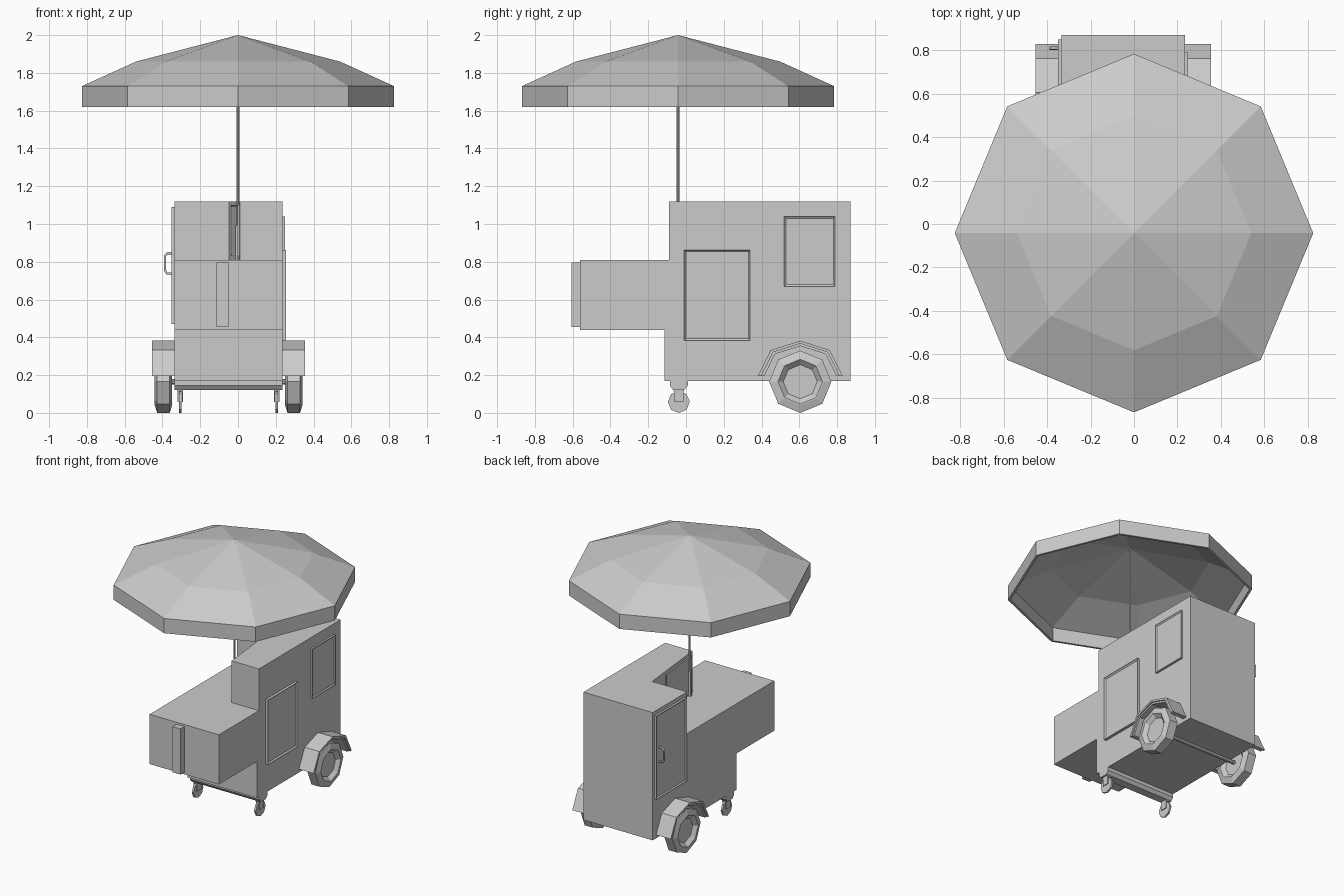
import bpy, bmesh, math
from mathutils import Matrix, Vector

cube = bpy.data.objects.get("Cube")
if cube:
    bpy.data.objects.remove(cube, do_unlink=True)

# One plain grey for the whole cart
GREY = (0.6, 0.6, 0.6, 1.0)
grey = bpy.data.materials.new("plain_grey")
grey.use_nodes = True
grey.diffuse_color = GREY
grey.node_tree.nodes["Principled BSDF"].inputs["Base Color"].default_value = GREY

MID_X = -0.05        # centre line of the cart body
HALF = 0.285         # half width of the body
LEFT, RIGHT = MID_X - HALF, MID_X + HALF


def finish(name, bm):
    bmesh.ops.recalc_face_normals(bm, faces=bm.faces)
    mesh = bpy.data.meshes.new(name)
    bm.to_mesh(mesh)
    bm.free()
    mesh.materials.append(grey)
    obj = bpy.data.objects.new(name, mesh)
    bpy.context.scene.collection.objects.link(obj)
    return obj


def prism(name, outline, lo, hi, axis):
    """Extrude a 2D outline: (y, z) along x, or (x, y) along z."""
    bm = bmesh.new()
    place = (lambda p, t: (t, *p)) if axis == "x" else (lambda p, t: (*p, t))
    face = bm.faces.new([bm.verts.new(place(p, lo)) for p in outline])
    top = bmesh.ops.extrude_face_region(bm, geom=[face])["geom"]
    shift = Vector(place((0, 0), hi - lo))
    bmesh.ops.translate(bm, vec=shift, verts=[v for v in top if isinstance(v, bmesh.types.BMVert)])
    return finish(name, bm)


def box(name, x, y, z):
    return prism(name, [(x[0], y[0]), (x[1], y[0]), (x[1], y[1]), (x[0], y[1])], z[0], z[1], "z")


def lathe(name, profile, centre, axis="z", sides=8, flip=False):
    """Revolve (radius, height) points around an axis through centre."""
    bm = bmesh.new()
    rings = []
    for r, h in profile:
        if r == 0:
            rings.append([bm.verts.new((0, 0, h))] * sides)
        else:
            rings.append([bm.verts.new((r * math.cos(a), r * math.sin(a), h))
                          for a in (math.tau * i / sides for i in range(sides))])
    for a, b in zip(rings, rings[1:]):
        for i in range(sides):
            j = (i + 1) % sides
            bm.faces.new(list(dict.fromkeys((a[i], a[j], b[j], b[i]))))
    turn = Matrix.Identity(4)
    if axis == "x":
        turn = Matrix.Rotation(math.radians(-90 if flip else 90), 4, "Y")
    bm.transform(Matrix.Translation(centre) @ turn)
    return finish(name, bm)


def rod(name, r, length, centre, axis="z", sides=8):
    h = length / 2
    return lathe(name, [(0, -h), (r, -h), (r, h), (0, h)], centre, axis, sides)


def framed_panel(name, centre, width, height, depth, yaw, rim=0.014):
    """Raised slab on a wall with a sunken middle."""
    bm = bmesh.new()
    bmesh.ops.create_cube(bm, size=1)
    bmesh.ops.scale(bm, vec=(depth, width, height), verts=bm.verts)
    bm.faces.ensure_lookup_table()
    front = max(bm.faces, key=lambda f: f.calc_center_median().x)
    bmesh.ops.inset_region(bm, faces=[front], thickness=rim)
    bmesh.ops.translate(bm, vec=(-0.5 * depth, 0, 0), verts=front.verts)
    bm.transform(Matrix.Translation(centre) @ Matrix.Rotation(yaw, 4, "Z")
                 @ Matrix.Translation((depth / 2, 0, 0)))
    return finish(name, bm)


# Body: side profile with an overhanging counter, then a notch beside the cabinet
body = prism("cart_body", [(-0.115, 0.17), (0.87, 0.17), (0.87, 1.12), (-0.09, 1.12),
                           (-0.09, 0.81), (-0.56, 0.81), (-0.56, 0.44), (-0.115, 0.44)],
             LEFT, RIGHT, "x")
wall_front, wall_back = Vector((0.01, -0.09)), Vector((-0.047, 0.465))
beyond = wall_front + (wall_front - wall_back) * 0.2
cutter = prism("notch_cutter", [(-0.5, beyond.y), tuple(beyond), tuple(wall_back),
                                (-0.5, wall_back.y)], 0.81, 1.3, "z")
cutter.hide_render = True
cut = body.modifiers.new("notch", "BOOLEAN")
cut.operation, cut.solver, cut.object = "DIFFERENCE", "EXACT", cutter
bpy.context.view_layer.objects.active = body
bpy.ops.object.modifier_apply(modifier="notch")
bpy.data.objects.remove(cutter, do_unlink=True)

# Doors and hatches
framed_panel("serving_hatch", (RIGHT, 0.165, 0.623), 0.35, 0.48, 0.02, 0)
framed_panel("upper_hatch", (RIGHT, 0.655, 0.855), 0.27, 0.37, 0.014, 0)
framed_panel("side_door", (LEFT, 0.67, 0.78), 0.36, 0.62, 0.016, math.pi)
along = wall_back - wall_front
spot = wall_front + along * 0.36
framed_panel("inner_hatch", (spot.x, spot.y, 0.965), 0.35, 0.27, 0.01,
             math.pi + math.atan2(-along.x, along.y))
box("front_handle_bar", (-0.115, -0.05), (-0.605, -0.56), (0.455, 0.795))

# Door handle: bent tube
curve = bpy.data.curves.new("door_handle", "CURVE")
curve.dimensions = "3D"
curve.bevel_depth = 0.007
curve.bevel_resolution = 1
bends = [(-0.345, 0.845), (-0.375, 0.845), (-0.387, 0.83),
         (-0.387, 0.755), (-0.375, 0.738), (-0.345, 0.738)]
spline = curve.splines.new("POLY")
spline.points.add(len(bends) - 1)
for point, (x, z) in zip(spline.points, bends):
    point.co = (x, 0.81, z, 1)
curve.materials.append(grey)
handle = bpy.data.objects.new("door_handle", curve)
bpy.context.scene.collection.objects.link(handle)

# Rear wheels, arched fenders and axle
WHEEL_Y, WHEEL_Z = 0.605, 0.165
tyre = [(0, -0.02), (0.09, -0.02), (0.118, -0.046), (0.125, -0.046), (0.165, -0.033),
        (0.165, 0.033), (0.125, 0.046), (0.118, 0.046), (0.09, 0.02), (0, 0.02)]
arch = [(-0.225, 0), (-0.157, 0.137), (0, 0.187), (0.157, 0.137), (0.225, 0)]


def arch_band(outer, inner):
    ring = [(y * outer, z * outer) for y, z in arch]
    ring += [(y * inner, z * inner) for y, z in reversed(arch)]
    return [(WHEEL_Y + y, 0.195 + z) for y, z in ring]


for side, label in ((1, "left"), (-1, "right")):
    lathe(label + "_rear_wheel", tyre, (MID_X + side * 0.345, WHEEL_Y, WHEEL_Z), "x", flip=side < 0)
    for part, outer, inner, reach in (("fender", 1, 0.92, 0.405), ("fender_liner", 0.92, 0.85, 0.395)):
        ends = sorted((MID_X + side * HALF, MID_X + side * reach))
        prism(f"{label}_{part}", arch_band(outer, inner), ends[0], ends[1], "x")
rod("rear_axle", 0.014, 0.66, (MID_X, WHEEL_Y, WHEEL_Z), "x")

# Front caster beam and casters
CAST_Y = -0.038
prism("caster_beam", [(CAST_Y + y, z) for y, z in
                      ((-0.048, 0.17), (0.048, 0.17), (0.048, 0.145),
                       (0.03, 0.122), (-0.03, 0.122), (-0.048, 0.145))], LEFT, RIGHT, "x")
for side, label in ((1, "left"), (-1, "right")):
    x = MID_X + side * 0.256
    rod(label + "_caster_wheel", 0.058, 0.014, (x, CAST_Y, 0.058), "x")
    box(label + "_caster_mount", (x - 0.015, x + 0.015), (CAST_Y - 0.028, CAST_Y + 0.028), (0.112, 0.13))
    for s in (-1, 1):
        cheek = sorted((x + s * 0.009, x + s * 0.015))
        box(f"{label}_caster_fork_{'outer' if s == side else 'inner'}", cheek,
            (CAST_Y - 0.026, CAST_Y + 0.026), (0.058, 0.115))

# Umbrella: pole, sleeve and eight-sided canopy with a hanging rim
POLE_Y = -0.042
rod("umbrella_pole", 0.008, 1.16, (0, POLE_Y, 1.4))
rod("pole_sleeve", 0.014, 0.19, (-0.003, POLE_Y, 0.9))
canopy = lathe("umbrella_canopy", [(0, 2.0), (0.54, 1.86), (0.826, 1.73), (0.826, 1.62)],
               (0, POLE_Y, 0))
shell = canopy.modifiers.new("thickness", "SOLIDIFY")
shell.thickness = 0.018
shell.offset = -1
